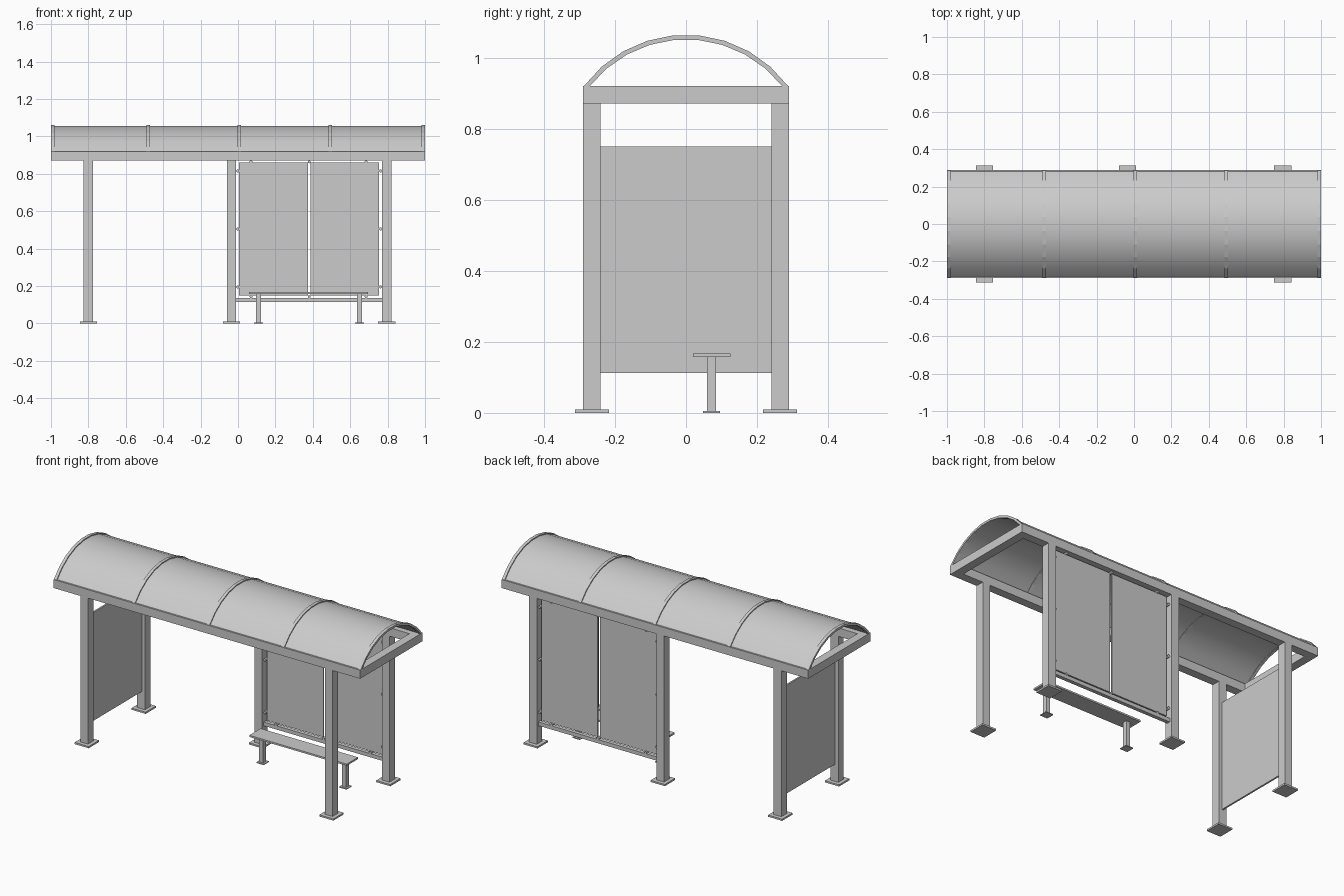
import bpy, bmesh, math

if "Cube" in bpy.data.objects:
    bpy.data.objects.remove(bpy.data.objects["Cube"])


def box(name, x0, x1, y0, y1, z0, z1):
    bm = bmesh.new()
    bmesh.ops.create_cube(bm, size=1)
    for v in bm.verts:
        v.co = ((x0 + x1) / 2 + v.co.x * (x1 - x0),
                (y0 + y1) / 2 + v.co.y * (y1 - y0),
                (z0 + z1) / 2 + v.co.z * (z1 - z0))
    return finish(name, bm)


def finish(name, bm):
    bmesh.ops.recalc_face_normals(bm, faces=bm.faces)
    me = bpy.data.meshes.new(name)
    bm.to_mesh(me)
    bm.free()
    ob = bpy.data.objects.new(name, me)
    bpy.context.collection.objects.link(ob)
    return ob


def arch(name, x0, x1, r_in, r_out, smooth=False, segs=9):
    """Curved strip over the top frame, rising from the frame's upper edge."""
    bm = bmesh.new()
    rings = []
    a = [math.acos((FRAME_TOP - ARC_Z) / r) for r in (r_in, r_out)]
    for i in range(segs + 1):
        t = -1 + 2 * i / segs
        ring = []
        for x, k in ((x0, 0), (x1, 0), (x1, 1), (x0, 1)):
            r = (r_in, r_out)[k]
            ring.append(bm.verts.new((x, r * math.sin(a[k] * t), ARC_Z + r * math.cos(a[k] * t))))
        rings.append(ring)
    for p, q in zip(rings, rings[1:]):
        for j in range(4):
            k = (j + 1) % 4
            bm.faces.new((p[j], p[k], q[k], q[j]))
    bm.faces.new(rings[0])
    bm.faces.new(rings[-1])
    ob = finish(name, bm)
    if smooth:
        bpy.context.view_layer.objects.active = ob
        ob.select_set(True)
        bpy.ops.object.shade_smooth_by_angle(angle=math.radians(35))
        ob.select_set(False)
    return ob


def clip(name, x, z, y=0.265):
    """Small round glass clamp, axis along y."""
    bm = bmesh.new()
    bmesh.ops.create_cone(bm, cap_ends=True, segments=12, radius1=0.008, radius2=0.008, depth=0.024)
    for v in bm.verts:
        v.co = (x + v.co.x, y + v.co.z, z + v.co.y)
    return finish(name, bm)


FRAME_TOP, ARC_Z = 0.92, 0.706

# posts with base plates
for side, y, xs in (("front", -0.265, (-0.785 - 0.015, 0.795)),
                    ("back", 0.265, (-0.80, -0.035, 0.795))):
    for x in xs:
        box(side + "_post", x - 0.025, x + 0.025, y - 0.025, y + 0.025, 0.01, 0.87)
        box(side + "_base_plate", x - 0.046, x + 0.046, y - 0.048, y + 0.048, 0, 0.01)

# rectangular roof frame
for s in (-1, 1):
    box("long_roof_beam", -1, 1, s * 0.265 - 0.025, s * 0.265 + 0.025, 0.87, FRAME_TOP)
    box("end_roof_beam", s * 0.975 - 0.025, s * 0.975 + 0.025, -0.24, 0.24, 0.87, FRAME_TOP)

# curved roof sheet and ribs
arch("roof_sheet", -0.998, 0.998, 0.347, 0.352, smooth=True)
for x in (-0.991, -0.48, 0.006, 0.493, 0.991):
    arch("roof_rib", x - 0.009, x + 0.009, 0.345, 0.358)

# left side panel
box("side_panel", -0.805, -0.795, -0.24, 0.24, 0.112, 0.75)

# back panes, lower rail and clamps
for x0, x1 in ((0.005, 0.374), (0.388, 0.755)):
    box("back_pane", x0, x1, 0.261, 0.269, 0.148, 0.86)
box("lower_rail", -0.01, 0.77, 0.254, 0.276, 0.115, 0.137)
for z in (0.195, 0.505, 0.815):
    for x in (-0.002, 0.762):
        clip("side_clamp", x, z)
for x in (0.07, 0.381, 0.685):
    clip("top_clamp", x, 0.864)
    clip("bottom_clamp", x, 0.143)

# bench
box("bench_seat", 0.06, 0.695, 0.02, 0.125, 0.157, 0.167)
for x in (0.11, 0.65):
    box("bench_leg", x - 0.013, x + 0.013, 0.059, 0.085, 0.005, 0.157)
    box("bench_foot", x - 0.024, x + 0.024, 0.048, 0.096, 0, 0.005)
